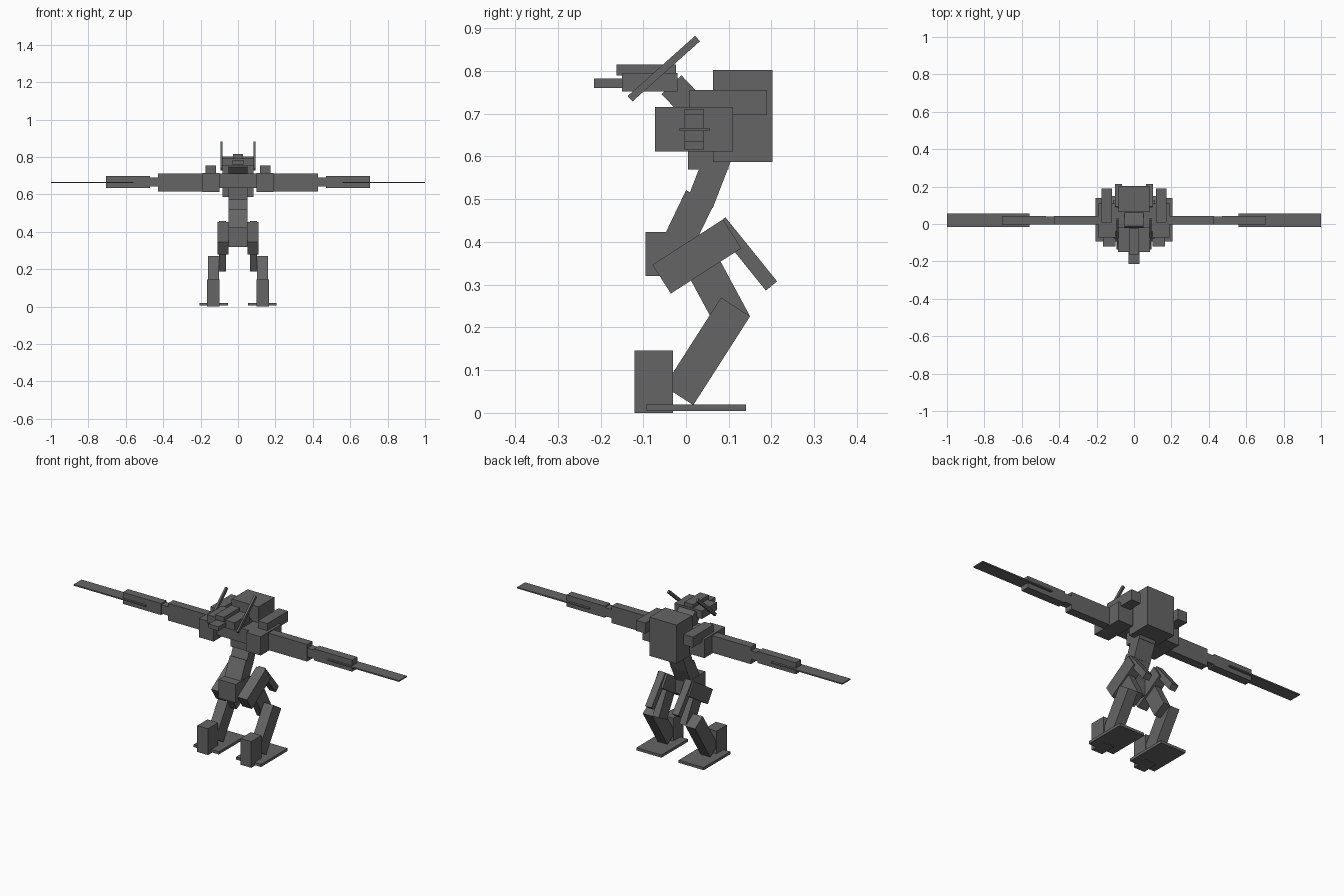
import bpy
from math import atan2, hypot

grey = bpy.data.materials.new("dark_grey")
grey.diffuse_color = (0.13, 0.13, 0.13, 1)


def cuboid(name, center, size, tilt=0.0):
    """Cuboid tilted about the x axis."""
    bpy.ops.mesh.primitive_cube_add(size=1, location=center)
    ob = bpy.context.object
    ob.name = name
    ob.scale = size
    ob.rotation_euler = (tilt, 0, 0)
    ob.data.materials.append(grey)
    return ob


def block(name, x, y, z):
    """Upright cuboid from its x, y and z ranges."""
    r = (x, y, z)
    return cuboid(name, [(a + b) / 2 for a, b in r], [b - a for a, b in r])


def strut(name, x, start, end, width):
    """Tilted cuboid running between two (y, z) points."""
    dy, dz = end[0] - start[0], end[1] - start[1]
    center = ((x[0] + x[1]) / 2, (start[0] + end[0]) / 2, (start[1] + end[1]) / 2)
    return cuboid(name, center, (x[1] - x[0], hypot(dy, dz), width), atan2(dz, dy))


def pair(make, name, x, *rest):
    """The same part on both sides."""
    make(name + "_right", x, *rest)
    make(name + "_left", (-x[1], -x[0]), *rest)


# Head and neck
block("head", (-0.085, 0.085), (-0.15, -0.02), (0.752, 0.795))
block("head_crest", (-0.027, 0.027), (-0.163, -0.023), (0.79, 0.815))
block("snout", (-0.03, 0.03), (-0.215, -0.14), (0.76, 0.783))
pair(strut, "head_fin", (0.083, 0.094), (-0.131, 0.735), (0.027, 0.876), 0.017)
strut("neck", (-0.05, 0.05), (-0.034, 0.768), (0.04, 0.69), 0.064)

# Torso
block("chest", (-0.1, 0.1), (-0.04, 0.09), (0.635, 0.713))
block("chest_base", (-0.05, 0.05), (0.005, 0.1), (0.57, 0.65))
block("backpack", (-0.083, 0.083), (0.063, 0.202), (0.587, 0.802))
strut("upper_waist", (-0.05, 0.05), (0.08, 0.612), (0.033, 0.49), 0.063)
strut("lower_waist", (-0.05, 0.05), (0.033, 0.505), (-0.02, 0.395), 0.073)
block("pelvis", (-0.052, 0.052), (-0.095, 0.02), (0.32, 0.423))

# Shoulders, arms and blades
pair(block, "shoulder", (0.1, 0.19), (-0.072, 0.11), (0.612, 0.716))
pair(block, "shoulder_pod", (0.117, 0.175), (0.007, 0.19), (0.697, 0.755))
pair(block, "upper_arm", (0.19, 0.428), (-0.004, 0.042), (0.616, 0.711))
pair(block, "elbow", (0.428, 0.47), (-0.002, 0.04), (0.642, 0.69))
pair(block, "forearm", (0.47, 0.705), (-0.004, 0.042), (0.634, 0.698))
pair(block, "arm_blade", (0.56, 1.0), (-0.015, 0.055), (0.66, 0.667))

# Legs
pair(strut, "thigh", (0.052, 0.11), (-0.057, 0.313), (0.108, 0.419), 0.08)
pair(strut, "thigh_flap", (0.063, 0.102), (0.079, 0.447), (0.2, 0.297), 0.034)
pair(strut, "upper_shin", (0.063, 0.102), (0.042, 0.34), (0.113, 0.208), 0.082)
pair(strut, "lower_shin", (0.102, 0.161), (0.116, 0.248), (-0.017, 0.04), 0.081)
pair(block, "toe_block", (0.1, 0.166), (-0.121, -0.031), (0.0, 0.146))
pair(block, "foot", (0.053, 0.207), (-0.093, 0.14), (0.005, 0.02))
